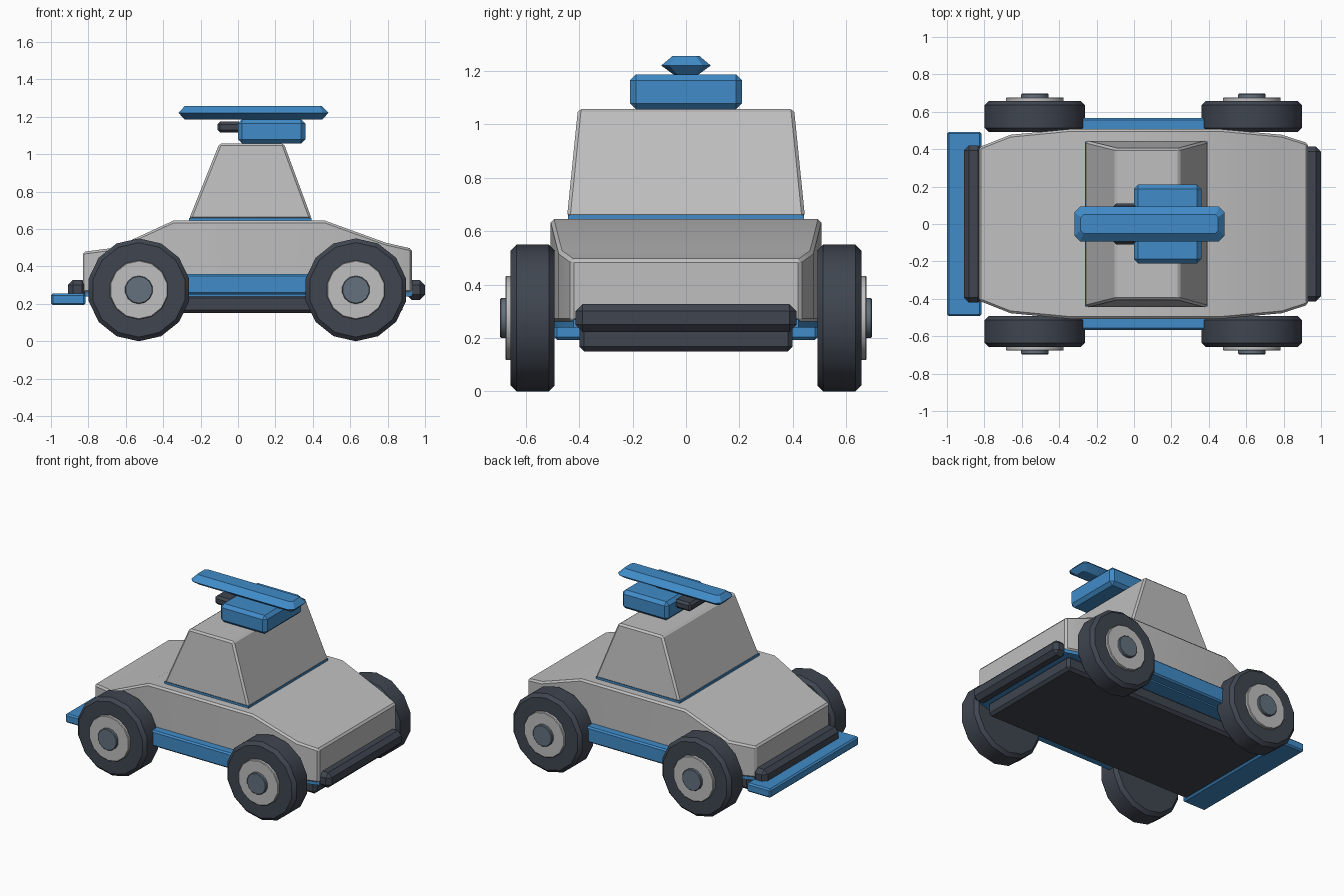
import bpy, bmesh, math
from mathutils import Matrix

if "Cube" in bpy.data.objects:
    bpy.data.objects.remove(bpy.data.objects["Cube"])


def material(name, color):
    m = bpy.data.materials.new(name)
    m.diffuse_color = (*color, 1)
    m.use_nodes = True
    m.node_tree.nodes["Principled BSDF"].inputs["Base Color"].default_value = m.diffuse_color
    return m


GREY = material("light_grey", (0.52, 0.52, 0.52))
BLUE = material("blue", (0.052, 0.26, 0.58))
DARK = material("dark_rubber", (0.05, 0.06, 0.08))
HUB = material("slate_hub", (0.125, 0.165, 0.21))


def finish(name, bm, mat, bevel=0, segments=1):
    """Turn a bmesh into a bevelled object."""
    bmesh.ops.recalc_face_normals(bm, faces=bm.faces)
    mesh = bpy.data.meshes.new(name)
    bm.to_mesh(mesh)
    bm.free()
    mesh.materials.append(mat)
    ob = bpy.data.objects.new(name, mesh)
    bpy.context.collection.objects.link(ob)
    bpy.ops.object.select_all(action='DESELECT')
    ob.select_set(True)
    bpy.context.view_layer.objects.active = ob
    if bevel:
        mod = ob.modifiers.new("edge_bevel", 'BEVEL')
        mod.width = bevel
        mod.segments = segments
        mod.limit_method = 'ANGLE'
        mod.angle_limit = math.radians(35)
        bpy.ops.object.modifier_apply(modifier=mod.name)
    bpy.ops.object.shade_smooth_by_angle(angle=math.radians(28))
    return ob


def loft(name, rings, mat, bevel=0, segments=1):
    """Skin a list of equal rings and cap both ends."""
    bm = bmesh.new()
    loops = [[bm.verts.new(p) for p in ring] for ring in rings]
    n = len(loops[0])
    for a, b in zip(loops, loops[1:]):
        for i in range(n):
            j = (i + 1) % n
            bm.faces.new((a[i], a[j], b[j], b[i]))
    bm.faces.new(loops[0])
    bm.faces.new(loops[-1])
    return finish(name, bm, mat, bevel, segments)


def rect(x0, x1, y, z, c=0.0, y0=None):
    """Horizontal rectangle, with optional chamfered corners."""
    y0 = -y if y0 is None else y0
    if not c:
        return [(x0, y0, z), (x1, y0, z), (x1, y, z), (x0, y, z)]
    return [(x0 + c, y0, z), (x1 - c, y0, z), (x1, y0 + c, z), (x1, y - c, z),
            (x1 - c, y, z), (x0 + c, y, z), (x0, y - c, z), (x0, y0 + c, z)]


def box(name, x, y, z, mat, bevel=0, segments=1):
    return loft(name, [rect(x[0], x[1], y[1], h, y0=y[0]) for h in z],
                mat, bevel, segments)


def disc(name, x, side, y0, y1, z, r, sides, mat, bevel=0):
    """Cylinder with its axis along y."""
    bm = bmesh.new()
    bmesh.ops.create_cone(bm, cap_ends=True, segments=sides, radius1=r, radius2=r,
                          depth=y1 - y0,
                          matrix=Matrix.Translation((x, side * (y0 + y1) / 2, z))
                          @ Matrix.Rotation(math.pi / 2, 4, 'X'))
    return finish(name, bm, mat, bevel)


# Main body: x position, half width, top height
stations = [(-0.83, 0.41, 0.478), (-0.66, 0.477, 0.50), (-0.345, 0.507, 0.645),
            (0.465, 0.507, 0.645), (0.79, 0.477, 0.527), (0.93, 0.432, 0.495)]
loft("body", [[(x, -w, 0.26), (x, w, 0.26), (x, w, t), (x, -w, t)]
              for x, w, t in stations], GREY, 0.012)

# Blue underbody following the body outline, and the dark chassis below it
loft("underbody", [[(x, -w + .01, 0.24), (x, w - .01, 0.24), (x, w - .01, 0.27), (x, -w + .01, 0.27)]
                   for x, w, t in stations], BLUE)
box("chassis", (-0.77, 0.88), (-0.40, 0.40), (0.15, 0.25), DARK, 0.018)

# Cabin on a thin trim plate
box("cabin_trim", (-0.262, 0.392), (-0.442, 0.442), (0.635, 0.66), BLUE)
loft("cabin", [rect(-0.262, 0.395, 0.446, 0.652), rect(-0.10, 0.245, 0.405, 1.058)],
     GREY, 0.012)

# Roof unit: block, front piece and flat hexagonal fin
box("roof_block", (0.0, 0.36), (-0.21, 0.21), (1.057, 1.187), BLUE, 0.022)
box("roof_front_piece", (-0.11, 0.02), (-0.11, 0.11), (1.115, 1.175), DARK, 0.015)
loft("roof_fin", [rect(-0.285, 0.45, 0.045, 1.186, 0.015),
                  rect(-0.318, 0.484, 0.093, 1.221, 0.03),
                  rect(-0.285, 0.45, 0.05, 1.257, 0.015)], BLUE)

# Bumpers and front splitter
box("front_bumper", (-0.91, -0.805), (-0.42, 0.42), (0.222, 0.328), DARK, 0.028)
box("rear_bumper", (0.90, 1.0), (-0.415, 0.415), (0.222, 0.328), DARK, 0.028)
box("front_splitter", (-1.0, -0.815), (-0.493, 0.493), (0.193, 0.255), BLUE, 0.01)

# Sills and wheels on both sides
for side, label in ((-1, "right"), (1, "left")):
    box("sill_" + label, (-0.32, 0.42), sorted((side * 0.47, side * 0.567)),
        (0.25, 0.36), BLUE, 0.01)
    for x, end in ((-0.53, "front"), (0.63, "rear")):
        tag = "_%s_%s" % (end, label)
        disc("tyre" + tag, x, side, 0.492, 0.657, 0.275, 0.275, 14, DARK, 0.022)
        disc("rim" + tag, x, side, 0.64, 0.677, 0.275, 0.158, 14, GREY, 0.004)
        disc("hub" + tag, x, side, 0.66, 0.697, 0.275, 0.075, 14, HUB, 0.004)
